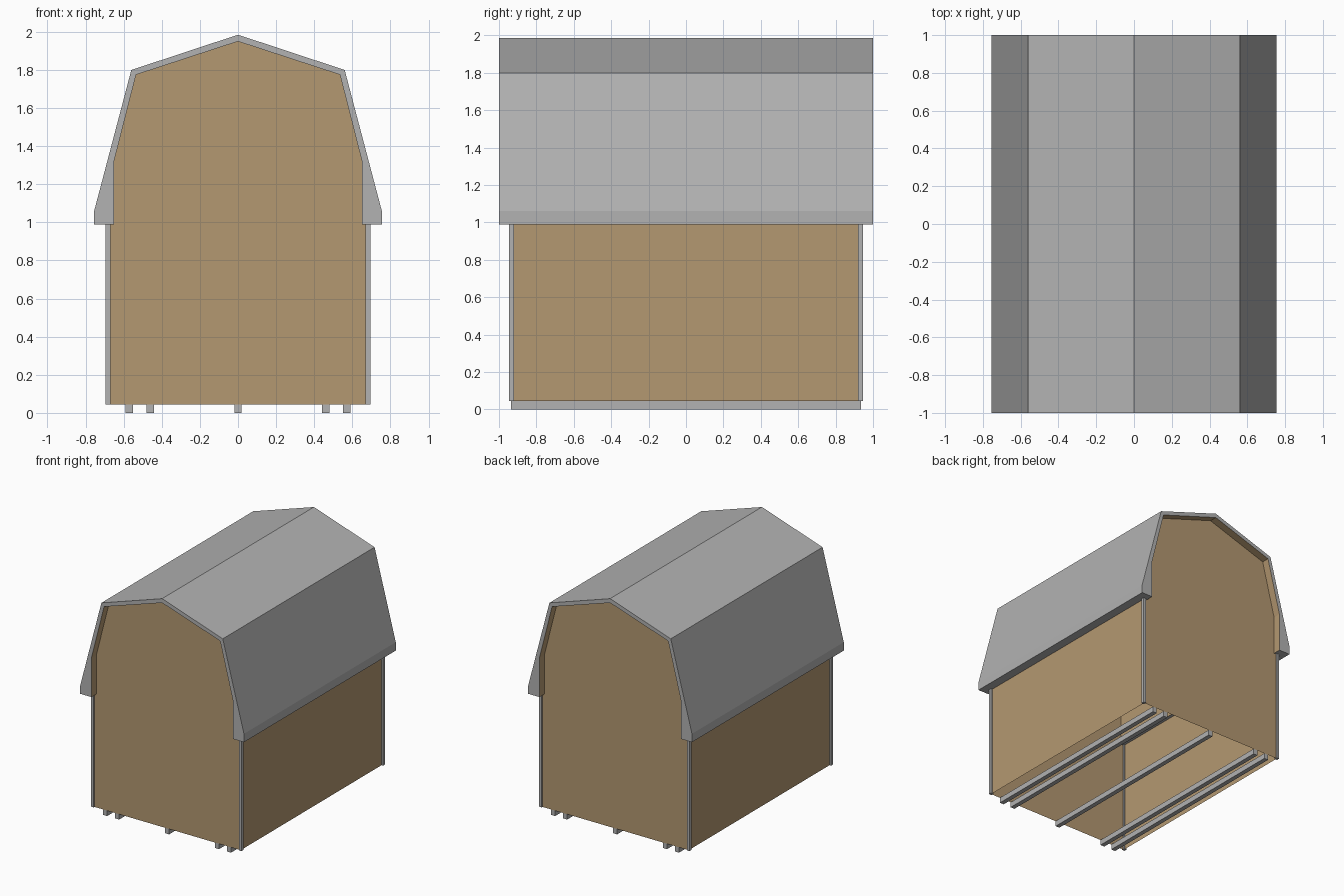
import bpy
import bmesh

if "Cube" in bpy.data.objects:
    bpy.data.objects.remove(bpy.data.objects["Cube"])


def material(name, rgb):
    m = bpy.data.materials.new(name)
    m.diffuse_color = (*rgb, 1.0)
    m.use_nodes = True
    m.node_tree.nodes["Principled BSDF"].inputs["Base Color"].default_value = m.diffuse_color
    return m


GREY = material("grey_metal", (0.445, 0.445, 0.445))
WOOD = material("tan_wood", (0.456, 0.314, 0.165))


def make_object(name, bm, mats):
    me = bpy.data.meshes.new(name)
    bm.to_mesh(me)
    bm.free()
    for m in mats:
        me.materials.append(m)
    ob = bpy.data.objects.new(name, me)
    bpy.context.collection.objects.link(ob)
    return ob


def box(name, lo, hi, mat):
    bm = bmesh.new()
    bmesh.ops.create_cube(bm, size=1)
    for v in bm.verts:
        v.co = [a + (c + 0.5) * (b - a) for a, b, c in zip(lo, hi, v.co)]
    return make_object(name, bm, [mat])


def mirrored(half):
    """Right half of a profile, bottom to ridge, completed to the left side."""
    return half + [(-x, z) for x, z in reversed(half[:-1])]


OUTER = mirrored([(0.755, 0.99), (0.755, 1.06), (0.56, 1.80), (0, 1.985)])
INNER = mirrored([(0.652, 0.99), (0.652, 1.315), (0.535, 1.775), (0, 1.95)])
WALL_X, WALL_Y, WALL_Z, EAVE_Z = 0.68, 0.935, 0.045, 0.99

# Gambrel roof shell: grey outside and ends, wood lining inside
bm = bmesh.new()
rings = [[[bm.verts.new((x, y, z)) for x, z in prof] for y in (-1, 1)]
         for prof in (OUTER, INNER)]
(of, ob_), (inf, inb) = rings
n = len(OUTER)
for i in range(n - 1):
    bm.faces.new((of[i], of[i + 1], ob_[i + 1], ob_[i]))
    bm.faces.new((inf[i], inf[i + 1], inb[i + 1], inb[i])).material_index = 1
    bm.faces.new((of[i], of[i + 1], inf[i + 1], inf[i]))
    bm.faces.new((ob_[i], ob_[i + 1], inb[i + 1], inb[i]))
for i in (0, n - 1):
    bm.faces.new((of[i], ob_[i], inb[i], inf[i]))
bmesh.ops.recalc_face_normals(bm, faces=bm.faces[:])
make_object("gambrel_roof", bm, [GREY, WOOD])

# Gable end walls, thin sheets
gable = [(WALL_X, WALL_Z), (WALL_X, EAVE_Z)] + INNER + [(-WALL_X, EAVE_Z), (-WALL_X, WALL_Z)]
for name, s in (("front_wall", -1), ("back_wall", 1)):
    bm = bmesh.new()
    pts = gable if s < 0 else gable[::-1]
    bm.faces.new([bm.verts.new((x, s * WALL_Y, z)) for x, z in pts])
    make_object(name, bm, [WOOD])

# Side walls, thin sheets
for name, s in (("left_wall", -1), ("right_wall", 1)):
    bm = bmesh.new()
    corners = [(-WALL_Y, WALL_Z), (WALL_Y, WALL_Z), (WALL_Y, EAVE_Z), (-WALL_Y, EAVE_Z)]
    bm.faces.new([bm.verts.new((s * WALL_X, y, z)) for y, z in corners[::s]])
    make_object(name, bm, [WOOD])

# Corner trim posts
for xn, sx in (("left", -1), ("right", 1)):
    for yn, sy in (("front", -1), ("back", 1)):
        xs = sorted((sx * 0.67, sx * 0.695))
        ys = sorted((sy * 0.92, sy * 0.946))
        box(f"{yn}_{xn}_corner_trim", (xs[0], ys[0], WALL_Z), (xs[1], ys[1], EAVE_Z), GREY)

# Floor skids
for i, x in enumerate((-0.571, -0.461, 0, 0.461, 0.571)):
    box(f"skid_{i + 1}", (x - 0.019, -0.935, 0), (x + 0.019, 0.935, WALL_Z), GREY)
